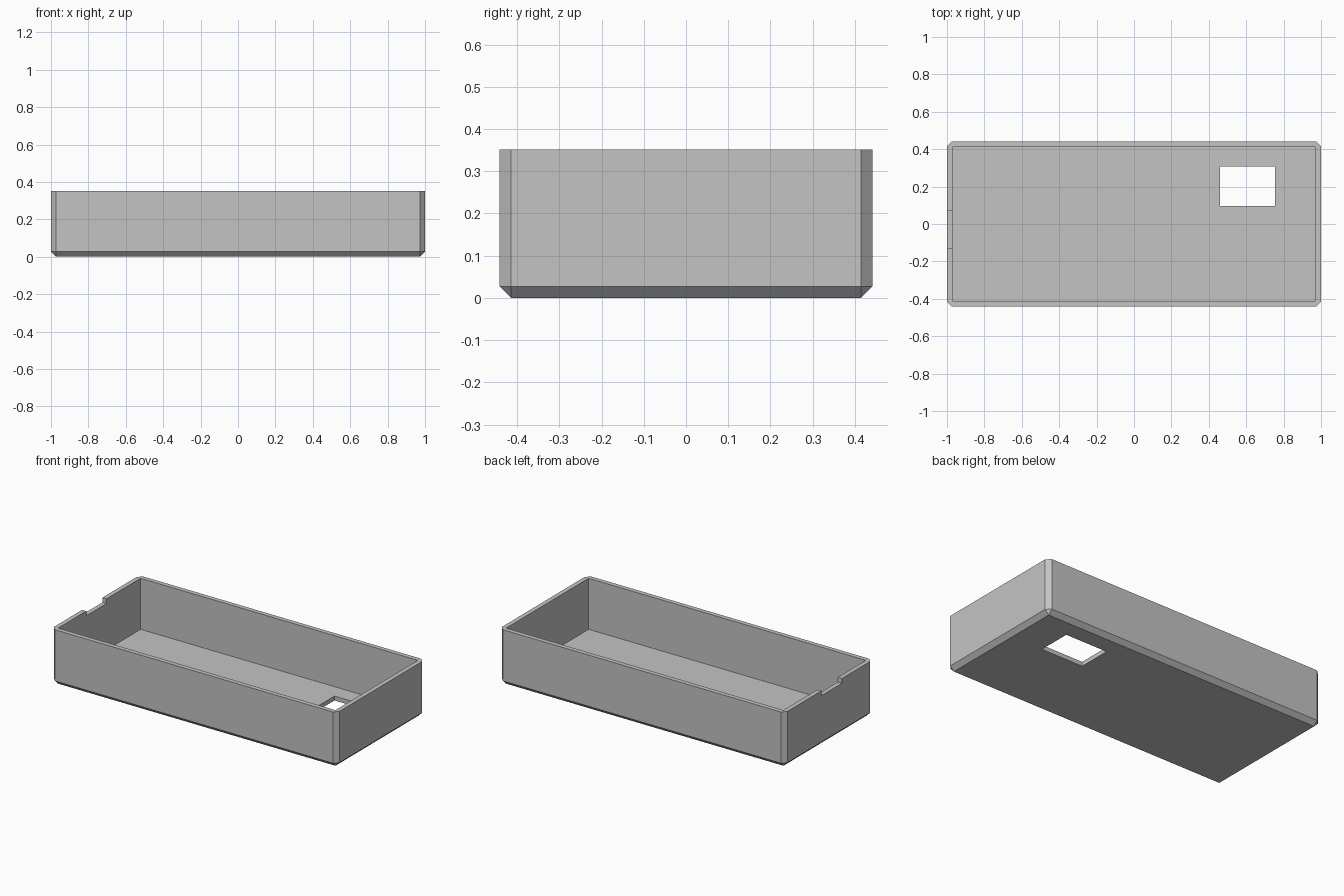
import bpy
import bmesh
from mathutils import Vector

cube = bpy.data.objects.get("Cube")
if cube:
    bpy.data.objects.remove(cube, do_unlink=True)

HALF_X, HALF_Y, HEIGHT = 1.0, 0.4415, 0.351
CHAMFER = 0.027
WALL = 0.029
FLOOR = 0.028
OVER = 0.1  # how far cutters reach past the surfaces

grey = bpy.data.materials.new("plain grey")
grey.use_nodes = True
colour = (0.55, 0.55, 0.55, 1)
grey.diffuse_color = colour
grey.node_tree.nodes["Principled BSDF"].inputs["Base Color"].default_value = colour


def box(name, low, high, chamfer=0):
    """Box between two corners; chamfers the upright and bottom edges."""
    low, high = Vector(low), Vector(high)
    bm = bmesh.new()
    bmesh.ops.create_cube(bm, size=1)
    for v in bm.verts:
        v.co = (low + high) / 2 + v.co * (high - low)
    if chamfer:
        edges = [e for e in bm.edges
                 if min(v.co.z for v in e.verts) < low.z + chamfer]
        bmesh.ops.bevel(bm, geom=edges, offset=chamfer, segments=1,
                        affect="EDGES", profile=0.5)
    mesh = bpy.data.meshes.new(name)
    bm.to_mesh(mesh)
    bm.free()
    mesh.materials.append(grey)
    obj = bpy.data.objects.new(name, mesh)
    bpy.context.collection.objects.link(obj)
    return obj


def cut(target, cutter):
    """Subtract the cutter, then remove it."""
    cutter.hide_render = True
    mod = target.modifiers.new("cut", "BOOLEAN")
    mod.operation = "DIFFERENCE"
    mod.solver = "EXACT"
    mod.object = cutter
    bpy.context.view_layer.objects.active = target
    bpy.ops.object.modifier_apply(modifier=mod.name)
    bpy.data.objects.remove(cutter, do_unlink=True)


# Chamfered outer shell
tray = box("open_tray", (-HALF_X, -HALF_Y, 0), (HALF_X, HALF_Y, HEIGHT), CHAMFER)

# Inner cavity with sharp corners
cut(tray, box("cavity_cutter", (WALL - HALF_X, WALL - HALF_Y, FLOOR),
              (HALF_X - WALL, HALF_Y - WALL, HEIGHT + OVER)))

# Rectangular window through the floor
cut(tray, box("floor_window_cutter", (0.46, 0.095, -OVER), (0.755, 0.308, OVER)))

# Shallow notch in the rim of the right end wall
cut(tray, box("rim_notch_cutter", (-HALF_X - OVER, -0.131, HEIGHT - 0.03),
              (-HALF_X + OVER, 0.073, HEIGHT + OVER)))
